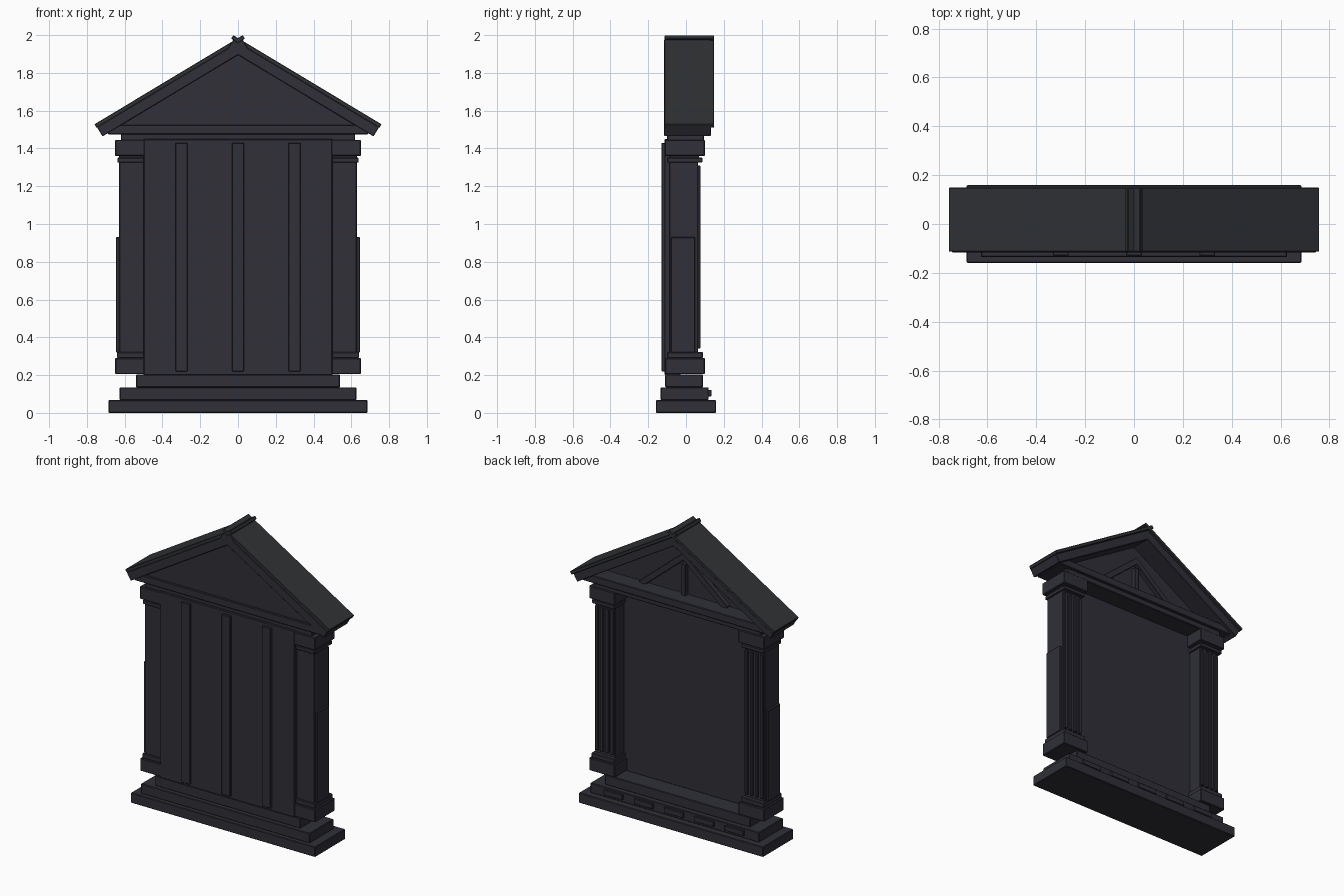
import bpy, bmesh, math
from mathutils import Vector

cube = bpy.data.objects.get("Cube")
if cube:
    bpy.data.objects.remove(cube, do_unlink=True)


def material(name, rgb):
    m = bpy.data.materials.new(name)
    m.use_nodes = True
    m.diffuse_color = (*rgb, 1)
    bsdf = m.node_tree.nodes["Principled BSDF"]
    bsdf.inputs["Base Color"].default_value = (*rgb, 1)
    bsdf.inputs["Roughness"].default_value = 0.8
    return m


STONE = material("dark slate stone", (0.029, 0.029, 0.039))
ROOF = material("dark roof grey", (0.029, 0.032, 0.036))


def prism(name, profile, y0, y1, mat=STONE, bevel=0.004):
    """Extrude an x-z outline from y0 to y1."""
    bm = bmesh.new()
    face = bm.faces.new([bm.verts.new((x, y0, z)) for x, z in profile])
    ext = bmesh.ops.extrude_face_region(bm, geom=[face])
    moved = [v for v in ext["geom"] if isinstance(v, bmesh.types.BMVert)]
    bmesh.ops.translate(bm, verts=moved, vec=(0, y1 - y0, 0))
    bmesh.ops.recalc_face_normals(bm, faces=bm.faces)
    mesh = bpy.data.meshes.new(name)
    bm.to_mesh(mesh)
    bm.free()
    mesh.materials.append(mat)
    obj = bpy.data.objects.new(name, mesh)
    bpy.context.collection.objects.link(obj)
    if bevel:
        mod = obj.modifiers.new("soft_edges", "BEVEL")
        mod.width = bevel
        mod.segments = 1
    return obj


def block(name, x0, x1, y0, y1, z0, z1, mat=STONE, bevel=0.004):
    return prism(name, [(x0, z0), (x1, z0), (x1, z1), (x0, z1)], y0, y1, mat, bevel)


def bar(name, start, angle, length, top, bottom, side, y0, y1, mat=STONE):
    """Sloping bar: start is the outer top point, depths run below that line."""
    along = Vector((math.cos(angle), math.sin(angle)))
    down = Vector((along.y, -along.x))
    a = Vector(start)
    b = a + along * length
    pts = [a + down * top, b + down * top, b + down * bottom, a + down * bottom]
    return prism(name, [(-side * p.x, p.y) for p in pts], y0, y1, mat, 0.003)


# Stepped base
block("base_step_lower", -0.685, 0.685, -0.16, 0.16, 0, 0.068)
block("base_step_middle", -0.627, 0.627, -0.135, 0.12, 0.068, 0.135)
block("base_step_upper", -0.54, 0.54, -0.11, 0.09, 0.135, 0.202)
for i in range(5):
    x = (i - 2) * 0.225
    block(f"base_block_{i + 1}", x - 0.07, x + 0.07, 0.11, 0.134, 0.088, 0.122, bevel=0.002)

# Wall panel with three upright straps
block("wall_panel", -0.5, 0.5, -0.114, -0.03, 0.2, 1.45)
for i in range(3):
    x = (i - 1) * 0.3
    block(f"wall_strap_{i + 1}", x - 0.032, x + 0.032, -0.13, -0.11, 0.22, 1.43, bevel=0.003)

# Pilasters
for side, label in ((1, "left"), (-1, "right")):
    cx = side * 0.555

    def tier(part, half, y0, y1, z0, z1):
        block(f"{label}_pilaster_{part}", cx - half, cx + half, y0, y1, z0, z1)

    tier("foot", 0.096, -0.11, 0.1, 0.205, 0.29)
    tier("foot_ring", 0.086, -0.1, 0.09, 0.29, 0.322)
    tier("shaft", 0.075, -0.09, 0.064, 0.315, 1.33)
    tier("neck_ring", 0.084, -0.1, 0.088, 1.325, 1.352)
    tier("neck", 0.075, -0.09, 0.07, 1.345, 1.365)
    tier("capital", 0.096, -0.112, 0.1, 1.36, 1.445)
    # Raised ribs and the outer side plate
    for i in range(4):
        x = cx + (i - 1.5) * 0.038
        block(f"{label}_rib_{i + 1}", x - 0.011, x + 0.011, 0.06, 0.076, 0.34, 1.31, bevel=0.003)
    x0, x1 = sorted((side * 0.62, side * 0.645))
    block(f"{label}_side_plate", x0, x1, -0.08, 0.048, 0.32, 0.93, bevel=0.003)

# Lintel
block("lintel_lower", -0.62, 0.62, -0.1, 0.095, 1.44, 1.478)
block("lintel_upper", -0.69, 0.69, -0.114, 0.112, 1.475, 1.525)

# Gable wall with its back trim
prism("gable_wall", [(-0.64, 1.52), (0.64, 1.52), (0, 1.905)], -0.1, 0.0, bevel=0)
for side, label in ((1, "left"), (-1, "right")):
    bar(f"{label}_gable_trim", (-0.33, 1.535), math.radians(40), 0.43, 0, 0.04, side, -0.01, 0.03)
block("gable_post", -0.016, 0.016, -0.01, 0.03, 1.52, 1.735, bevel=0.003)

# Roof slopes, crossing at the ridge
PITCH = math.radians(31)
for side, label in ((1, "left"), (-1, "right")):
    bar(f"{label}_roof_sheet", (-0.76, 1.528), PITCH, 0.916, 0, 0.022, side, -0.113, 0.149, ROOF)
    bar(f"{label}_rake", (-0.757, 1.53), PITCH, 0.9, 0.02, 0.077, side, -0.116, 0.132)
